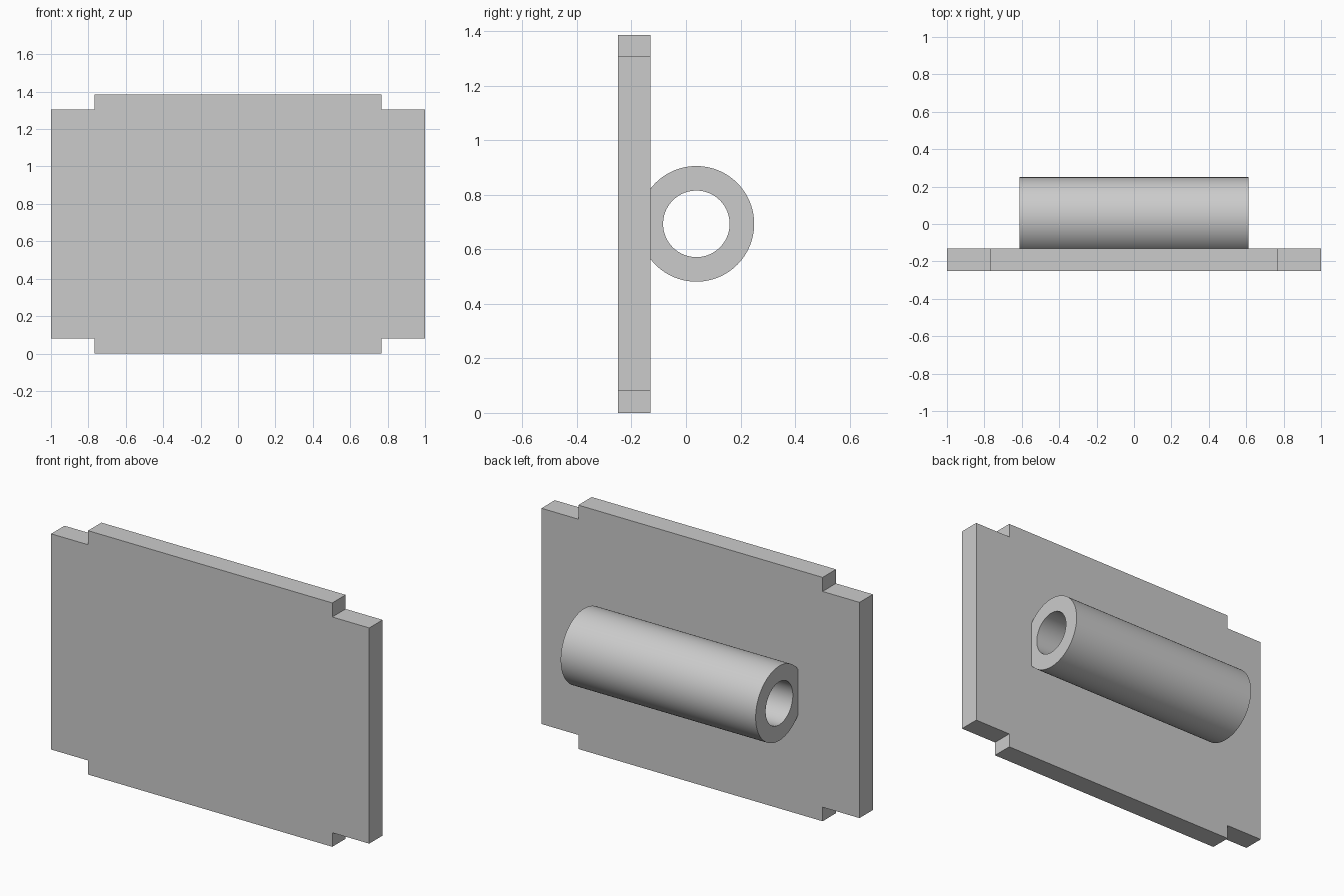
import bpy
import bmesh
from math import cos, sin, tau, radians

cube = bpy.data.objects.get("Cube")
if cube:
    bpy.data.objects.remove(cube, do_unlink=True)

GREY = (0.6, 0.6, 0.6, 1)
grey = bpy.data.materials.new("plain grey")
grey.use_nodes = True
grey.diffuse_color = GREY
grey.node_tree.nodes["Principled BSDF"].inputs["Base Color"].default_value = GREY

HEIGHT = 1.386
MID_Z = HEIGHT / 2
FRONT, BACK = -0.25, -0.13


def finish(name, bm):
    """Turn a bmesh into a named grey object."""
    bmesh.ops.recalc_face_normals(bm, faces=bm.faces)
    mesh = bpy.data.meshes.new(name)
    bm.to_mesh(mesh)
    bm.free()
    mesh.materials.append(grey)
    obj = bpy.data.objects.new(name, mesh)
    bpy.context.collection.objects.link(obj)
    return obj


# Plate with a rectangular notch in each corner
side, notch_x = 1.0, 0.768
top, notch_z = MID_Z, MID_Z - 0.08
corner = [(side, notch_z), (notch_x, notch_z), (notch_x, top)]
outline = (corner + [(-x, z) for x, z in reversed(corner)]
           + [(-x, -z) for x, z in corner]
           + [(x, -z) for x, z in reversed(corner)])
bm = bmesh.new()
face = bm.faces.new([bm.verts.new((x, FRONT, MID_Z + z)) for x, z in outline])
extruded = bmesh.ops.extrude_face_region(bm, geom=[face])["geom"]
bmesh.ops.translate(bm, vec=(0, BACK - FRONT, 0),
                    verts=[v for v in extruded if isinstance(v, bmesh.types.BMVert)])
finish("back_plate", bm)

# Hollow sleeve, flattened where it sinks into the plate
HALF, OUTER, INNER, CENTRE_Y = 0.613, 0.212, 0.122, 0.038
SEGMENTS = 96
bm = bmesh.new()
loops = []
for x, radius in [(-HALF, OUTER), (HALF, OUTER), (HALF, INNER), (-HALF, INNER)]:
    loop = []
    for i in range(SEGMENTS):
        a = tau * i / SEGMENTS
        y = max(CENTRE_Y + radius * cos(a), BACK - 0.01)
        loop.append(bm.verts.new((x, y, MID_Z + radius * sin(a))))
    loops.append(loop)
for k, loop in enumerate(loops):
    following = loops[(k + 1) % len(loops)]
    for i in range(SEGMENTS):
        j = (i + 1) % SEGMENTS
        bm.faces.new((loop[i], loop[j], following[j], following[i]))
sleeve = finish("hinge_sleeve", bm)

# Smooth the round walls, keep the rims crisp
bpy.ops.object.select_all(action="DESELECT")
sleeve.select_set(True)
bpy.context.view_layer.objects.active = sleeve
bpy.ops.object.shade_smooth_by_angle(angle=radians(30))
